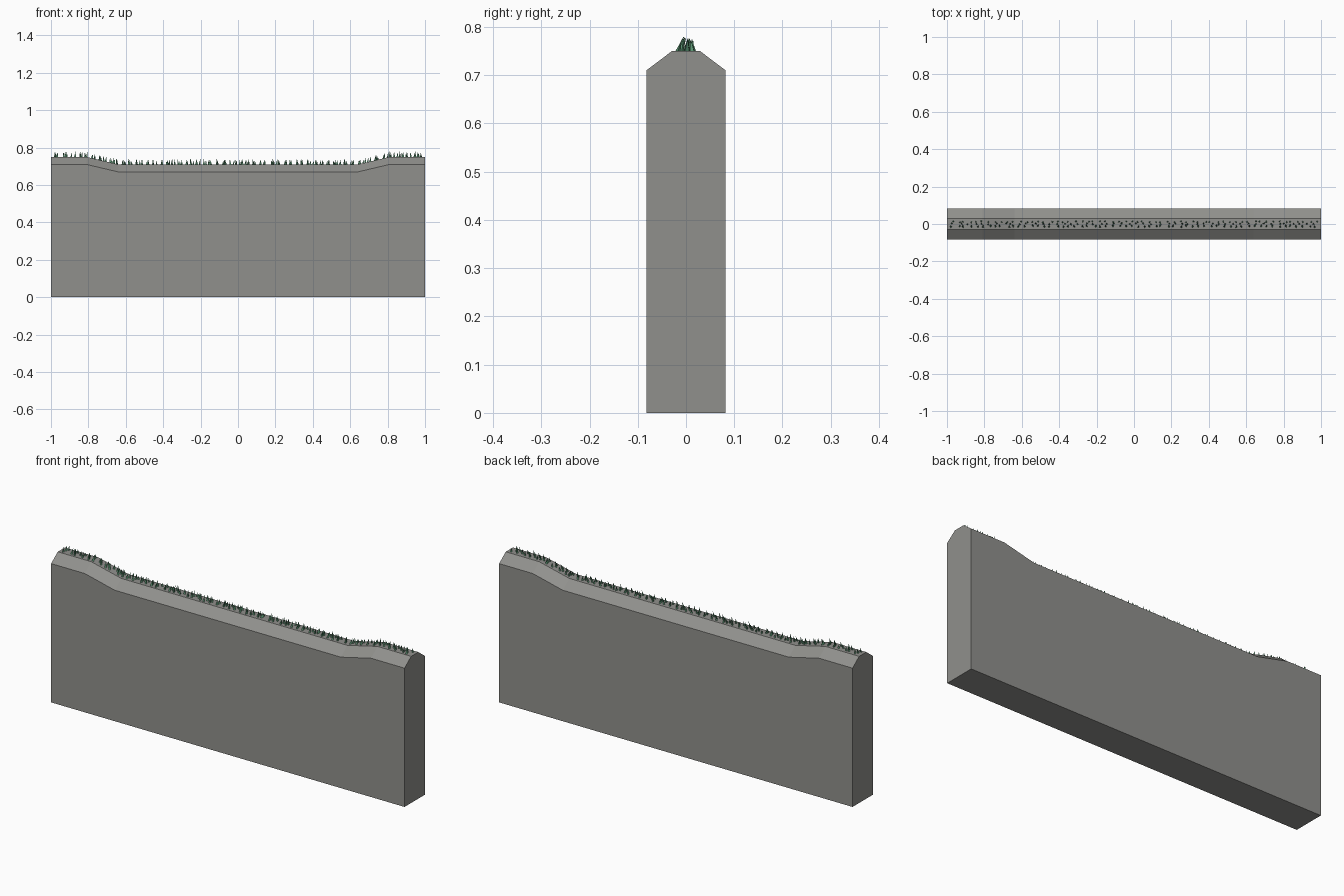
import bpy, bmesh, math, random

if "Cube" in bpy.data.objects:
    bpy.data.objects.remove(bpy.data.objects["Cube"])
random.seed(4)


def material(name, rgb):
    m = bpy.data.materials.new(name)
    m.diffuse_color = (*rgb, 1)
    m.use_nodes = True
    m.node_tree.nodes["Principled BSDF"].inputs["Base Color"].default_value = m.diffuse_color
    return m


def make_object(name, bm, mat):
    mesh = bpy.data.meshes.new(name)
    bm.to_mesh(mesh)
    bm.free()
    mesh.materials.append(mat)
    ob = bpy.data.objects.new(name, mesh)
    bpy.context.collection.objects.link(ob)


stone = material("stone grey", (0.28, 0.28, 0.265))
green = material("grass green", (0.11, 0.32, 0.18))

# Wall top dips by 0.04 in the middle
STATIONS = [(-1, 0), (-0.81, 0), (-0.64, -0.04), (0.64, -0.04), (0.81, 0), (1, 0)]


def dip(x):
    for (x0, d0), (x1, d1) in zip(STATIONS, STATIONS[1:]):
        if x <= x1:
            return d0 + (d1 - d0) * (x - x0) / (x1 - x0)
    return 0


# Wall: chamfered section swept along x
bm = bmesh.new()
rings = []
for x, d in STATIONS:
    section = [(-0.082, 0), (0.082, 0), (0.082, 0.71 + d), (0.029, 0.75 + d),
               (-0.029, 0.75 + d), (-0.082, 0.71 + d)]
    rings.append([bm.verts.new((x, y, z)) for y, z in section])
for a, b in zip(rings, rings[1:]):
    for i in range(6):
        j = (i + 1) % 6
        bm.faces.new((a[i], a[j], b[j], b[i]))
bm.faces.new(rings[0])
bm.faces.new(rings[-1])
bmesh.ops.recalc_face_normals(bm, faces=bm.faces)
make_object("wall", bm, stone)


# Grass: rows of leaning three-sided blades on the ridge
def blade(bm, x, y, lean_x, lean_y, height, radius, turn):
    z = 0.75 + dip(x)
    base = [bm.verts.new((max(-1, min(1, x + radius * math.cos(turn + k * math.tau / 3))),
                          y + radius * math.sin(turn + k * math.tau / 3), z - 0.001))
            for k in range(3)]
    tip = bm.verts.new((max(-1, min(1, x + lean_x)), y + lean_y, z + height))
    for k in range(3):
        bm.faces.new((base[k], base[(k + 1) % 3], tip))
    bm.faces.new(base[::-1])


bm = bmesh.new()
ROWS = [(-0.014, 0.010, 0.029, 60), (0.0, 0.005, 0.026, 50), (0.012, -0.001, 0.023, 60)]
for y, lean, height, count in ROWS:
    for i in range(count):
        x = -0.99 + 1.98 * (i + random.uniform(0.2, 0.8)) / count
        blade(bm, x, y + random.uniform(-0.003, 0.003), random.uniform(-0.004, 0.004),
              lean + random.uniform(-0.002, 0.002), height + random.uniform(-0.005, 0.003),
              0.006, random.uniform(0, math.tau))
bmesh.ops.recalc_face_normals(bm, faces=bm.faces)
make_object("grass", bm, green)
